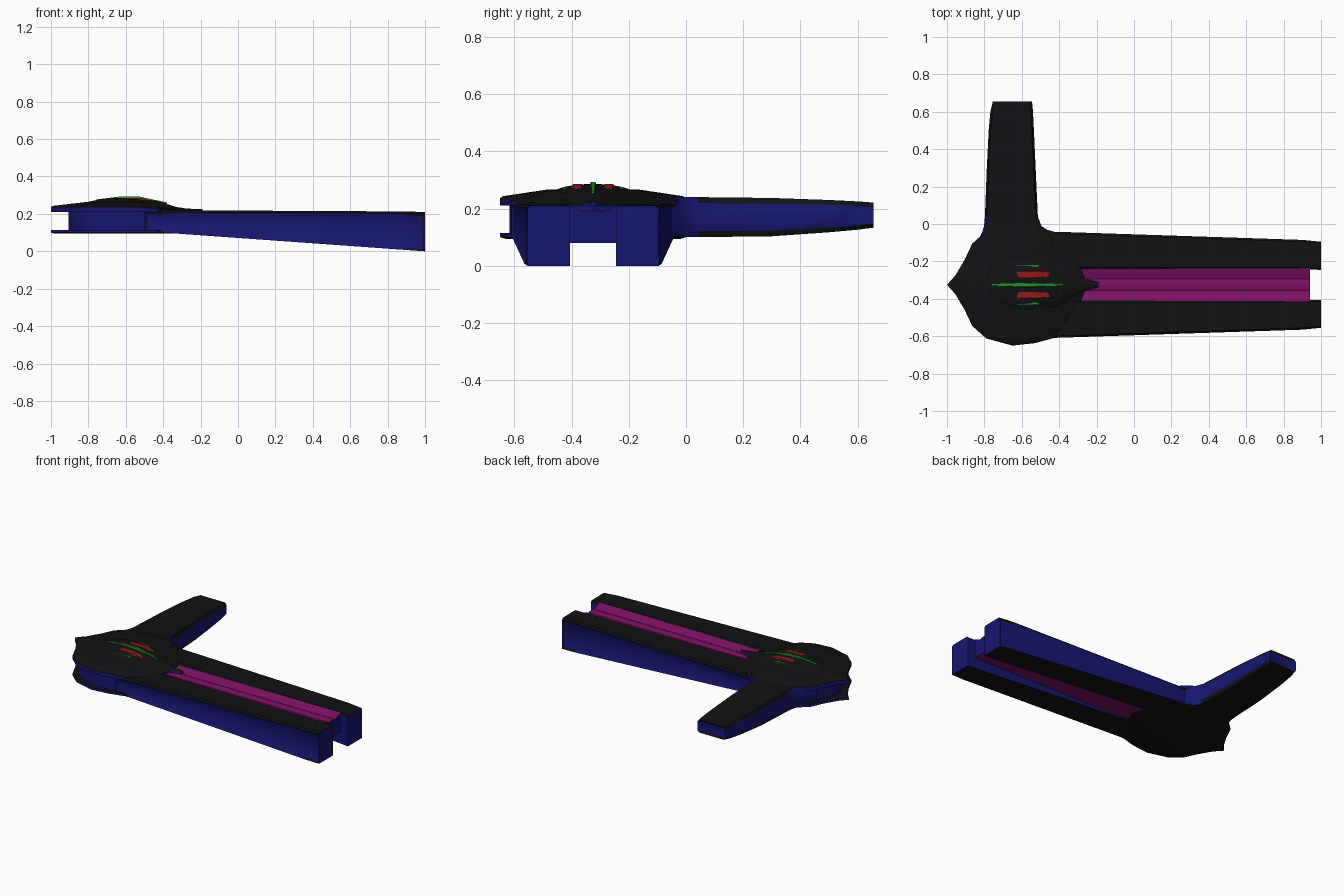
import bpy, bmesh, math
from mathutils import Vector

if "Cube" in bpy.data.objects:
    bpy.data.objects.remove(bpy.data.objects["Cube"])

AXIS_Y = -0.325   # symmetry line of hub and prongs


def mat(name, r, g, b):
    m = bpy.data.materials.new(name)
    m.diffuse_color = (r, g, b, 1)
    m.use_nodes = True
    m.node_tree.nodes["Principled BSDF"].inputs["Base Color"].default_value = m.diffuse_color
    return m


BLACK = mat("black", 0.006, 0.006, 0.007)
BLUE = mat("blue", 0.008, 0.008, 0.16)
MAGENTA = mat("magenta", 0.2, 0.005, 0.13)
GREEN = mat("green", 0.01, 0.3, 0.02)
RED = mat("red", 0.3, 0.01, 0.01)


def finish(ob, top, side, angle=35):
    # upward/downward faces take one colour, walls the other
    ob.data.materials.append(top)
    ob.data.materials.append(side)
    for p in ob.data.polygons:
        p.material_index = 1 if abs(p.normal.z) < 0.5 else 0
    bpy.ops.object.select_all(action='DESELECT')
    ob.select_set(True)
    bpy.context.view_layer.objects.active = ob
    bpy.ops.object.shade_smooth_by_angle(angle=math.radians(angle))
    return ob


def loft(name, sections, top=BLACK, side=BLUE, y=AXIS_Y, mirror=False, panel=None):
    bm = bmesh.new()
    rings = [[bm.verts.new(p) for p in s] for s in sections]
    n = len(rings[0])
    for a, b in zip(rings, rings[1:]):
        for i in range(n):
            j = (i + 1) % n
            bm.faces.new((a[i], a[j], b[j], b[i]))
    bm.faces.new(rings[0])
    bm.faces.new(rings[-1])
    bmesh.ops.recalc_face_normals(bm, faces=bm.faces)
    bm.normal_update()
    # sunken side panels, one per wall direction
    for d in panel or []:
        fs = [f for f in bm.faces if f.normal.dot(Vector(d)) > 0.95]
        if fs:
            bmesh.ops.inset_region(bm, faces=fs, thickness=0.014, depth=-0.008)
    if mirror:
        g = bmesh.ops.duplicate(bm, geom=bm.verts[:] + bm.edges[:] + bm.faces[:])["geom"]
        for v in g:
            if isinstance(v, bmesh.types.BMVert):
                v.co.y = -v.co.y
        bmesh.ops.reverse_faces(bm, faces=[f for f in g if isinstance(f, bmesh.types.BMFace)])
    me = bpy.data.meshes.new(name)
    bm.to_mesh(me)
    bm.free()
    ob = bpy.data.objects.new(name, me)
    bpy.context.collection.objects.link(ob)
    ob.location.y = y
    return finish(ob, top, side)


# Hub outline: half profile mirrored about the symmetry line
half = [(-1, 0), (-.955, .05), (-.905, .135), (-.865, .22), (-.79, .287), (-.65, .325),
        (-.53, .312), (-.43, .285), (-.36, .2), (-.29, .1), (-.25, 0)]
outline = half + [(x, -v) for x, v in half[-2:0:-1]]
CX = -.58


def ring(t, z, clampx=-2, drop=0.0):
    pts = []
    for x, v in outline:
        x = max(clampx, CX + (x - CX) * t)
        k = min(1, max(0, (x + .52) / .24))
        pts.append((x, v * t, z - drop * k))
    return pts


loft("hub_top_plate", [ring(1, .21), ring(1, .236, drop=.024), ring(.97, .243, drop=.026),
                       ring(.75, .254, drop=.034), ring(.5, .266, drop=.03)])
loft("hub_core", [ring(.9, .105, -.905), ring(.9, .215, -.905)])
loft("hub_bottom_plate", [ring(.94, .094), ring(1, .1), ring(1, .115)])


# Two long prongs, deepening towards their ends
def prong_section(x, inner, outer, zb, zt, c=.01):
    return [(x, inner, zb), (x, outer, zb), (x, outer, zt - c),
            (x, outer - c, zt), (x, inner + c, zt), (x, inner, zt - c)]


loft("prongs", [prong_section(-.5, .085, .285, .1, .22),
                prong_section(-.4, .085, .283, .1, .22),
                prong_section(.9, .082, .24, .007, .213),
                prong_section(1, .08, .23, 0, .21)],
     mirror=True, panel=[(0, 1, 0)])


# Web between the prongs with a shallow channel on top
def web_section(x, zb):
    return [(x, -.1, zb), (x, .1, zb), (x, .1, .212), (x, .082, .208), (x, .03, .188),
            (x, .015, .194), (x, -.015, .194), (x, -.03, .188), (x, -.082, .208), (x, -.1, .212)]


loft("channel_web", [web_section(-.5, .1), web_section(.94, .08)], top=MAGENTA)


# Side arm with a flared root
def arm_section(y, x0, x1, zb, zt):
    c, h = .012, (zt - zb) * .15
    return [(x0, y, zb + h), (x0 + c, y, zb), (x1 - c, y, zb), (x1, y, zb + h),
            (x1, y, zt - h), (x1 - c, y, zt), (x0 + c, y, zt), (x0, y, zt - h)]


arm = [(-.16, -.87, -.42, .1, .24), (-.07, -.825, -.43, .1, .24), (-.04, -.81, -.455, .1, .24),
       (-.01, -.802, -.495, .1, .24), (.04, -.797, -.514, .1, .24), (.3, -.787, -.526, .103, .237),
       (.5, -.777, -.535, .117, .23), (.6, -.768, -.54, .126, .225), (.655, -.755, -.545, .133, .221)]
loft("side_arm", [arm_section(*a) for a in arm], y=0, panel=[(0, 1, 0)])


# Canopy: low dome drawn out to a point at the prong side
def canopy_section(x, w, h, base):
    return [(x, w * math.cos(a), base + h * math.sin(a))
            for a in [math.pi * i / 12 for i in range(13)]]


loft("canopy", [canopy_section(-.8, .02, .008, .257), canopy_section(-.74, .09, .022, .256),
                canopy_section(-.65, .14, .034, .252), canopy_section(-.55, .155, .04, .245),
                canopy_section(-.43, .135, .037, .232), canopy_section(-.33, .08, .022, .215),
                canopy_section(-.27, .035, .018, .21), canopy_section(-.19, .012, .018, .208)])


# Raised bars along the canopy
def bar(name, v, x0, x1, w, colour, z, mirror=False):
    xm = (x0 + x1) / 2
    secs = []
    for x, zz, ww in [(x0, z - .016, w * .5), (xm - .06, z, w), (xm + .04, z, w), (x1, z - .032, w * .5)]:
        secs.append([(x, v - ww, zz - .02), (x, v + ww, zz - .02),
                     (x, v + ww * .6, zz), (x, v - ww * .6, zz)])
    loft(name, secs, top=colour, side=colour, mirror=mirror)


bar("canopy_spine", 0, -.76, -.38, .014, GREEN, .293)
bar("canopy_window", .055, -.7, -.4, .026, RED, .285, True)
bar("canopy_ridge", .1, -.68, -.45, .01, GREEN, .275, True)
